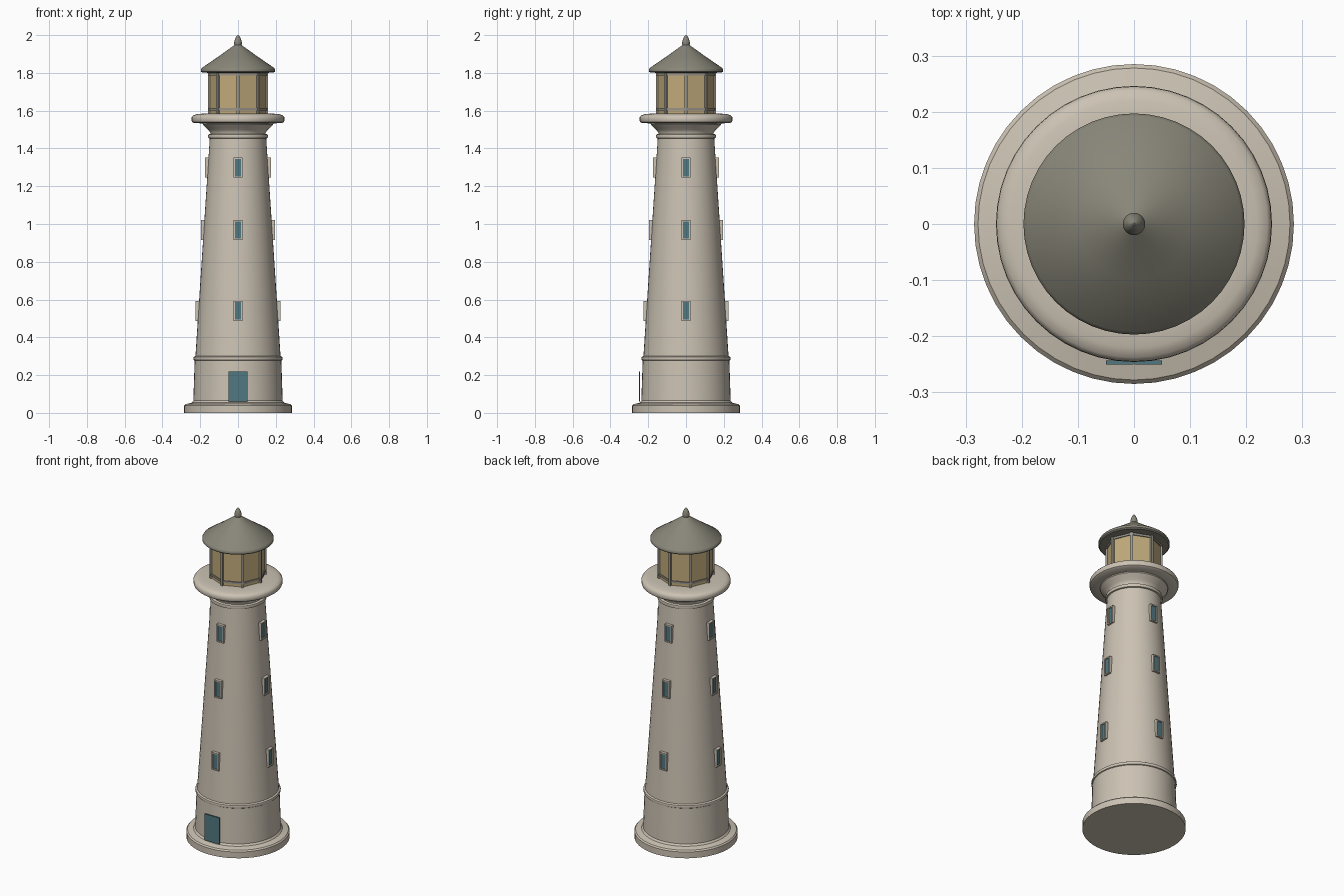
import bpy
from math import pi, sin, cos, radians
from mathutils import Matrix

if "Cube" in bpy.data.objects:
    bpy.data.objects.remove(bpy.data.objects["Cube"], do_unlink=True)


def material(name, rgb):
    m = bpy.data.materials.new(name)
    m.use_nodes = True
    m.diffuse_color = (*rgb, 1)
    m.node_tree.nodes["Principled BSDF"].inputs["Base Color"].default_value = (*rgb, 1)
    return m


STONE = material("warm stone", (0.60, 0.54, 0.45))
ROOF = material("olive grey roof", (0.25, 0.24, 0.19))
AMBER = material("amber glass", (0.54, 0.41, 0.20))
TEAL = material("teal paint", (0.08, 0.19, 0.22))
METAL = material("grey metal", (0.32, 0.30, 0.26))


def mesh_object(name, verts, faces, mat, smooth=False):
    me = bpy.data.meshes.new(name)
    me.from_pydata(verts, [], faces)
    me.materials.append(mat)
    ob = bpy.data.objects.new(name, me)
    bpy.context.collection.objects.link(ob)
    if smooth:
        bpy.ops.object.select_all(action="DESELECT")
        ob.select_set(True)
        bpy.context.view_layer.objects.active = ob
        bpy.ops.object.shade_smooth_by_angle(angle=radians(35))
    return ob


def lathe(name, profile, mat, sides=48, smooth=True):
    """Closed solid of revolution from (radius, height) points, bottom to top."""
    verts, faces = [], []
    for r, z in profile:
        for i in range(sides):
            a = 2 * pi * i / sides - pi / 2
            verts.append((r * cos(a), r * sin(a), z))
    for k in range(len(profile) - 1):
        for i in range(sides):
            j = (i + 1) % sides
            a, b = k * sides, (k + 1) * sides
            faces.append((a + i, a + j, b + j, b + i))
    faces.append(tuple(reversed(range(sides))))
    top = (len(profile) - 1) * sides
    faces.append(tuple(range(top, top + sides)))
    return mesh_object(name, verts, faces, mat, smooth)


def box(name, size, centre, mat, turn=0.0, lean=0.0):
    """Box placed on the front side, leaned about its centre, then turned about z."""
    place = (Matrix.Rotation(turn, 4, "Z") @ Matrix.Translation(centre)
             @ Matrix.Rotation(lean, 4, "X"))
    verts = [place @ Matrix.Diagonal((*size, 1)).to_3x3().to_4x4()
             @ Matrix.Translation((x, y, z)).to_translation()
             for x in (-.5, .5) for y in (-.5, .5) for z in (-.5, .5)]
    faces = [(0, 1, 3, 2), (4, 6, 7, 5), (0, 4, 5, 1),
             (2, 3, 7, 6), (0, 2, 6, 4), (1, 5, 7, 3)]
    return mesh_object(name, verts, faces, mat)


# Masonry: plinth, lower drum, tapered shaft and gallery
lathe("plinth", [(0.285, 0), (0.285, 0.038), (0.278, 0.046), (0.245, 0.054),
                 (0.236, 0.065)], STONE)
lathe("lower_drum", [(0.237, 0.05), (0.229, 0.29)], STONE)
lathe("drum_band", [(0.228, 0.276), (0.234, 0.28), (0.236, 0.288),
                    (0.234, 0.296), (0.224, 0.302)], STONE)
lathe("shaft", [(0.226, 0.29), (0.149, 1.46)], STONE)
lathe("neck_band", [(0.148, 1.452), (0.157, 1.455), (0.159, 1.464),
                    (0.157, 1.473), (0.146, 1.478)], STONE)
lathe("flared_neck", [(0.146, 1.47), (0.147, 1.485), (0.157, 1.498),
                      (0.172, 1.512), (0.186, 1.526), (0.188, 1.54)], STONE)
lathe("gallery_deck", [(0.185, 1.532), (0.236, 1.536), (0.243, 1.541), (0.246, 1.55),
                       (0.245, 1.566), (0.238, 1.575), (0.22, 1.581),
                       (0.19, 1.584), (0.15, 1.585)], STONE)

# Lantern room: eight panes, corner posts and rails
lathe("lantern_glass", [(0.15, 1.58), (0.15, 1.81)], AMBER, 8, False)
for name, z in (("lower_rail", 1.608), ("upper_rail", 1.792)):
    lathe(name, [(0.148, z - .006), (0.156, z - .006), (0.156, z + .006),
                 (0.148, z + .006)], METAL, 8, False)
for i in range(8):
    box(f"lantern_post_{i + 1}", (0.014, 0.014, 0.23), (0, -0.151, 1.695), METAL, i * pi / 4)

# Roof and finial
lathe("roof", [(0.15, 1.80), (0.190, 1.802), (0.197, 1.808), (0.197, 1.818),
               (0.192, 1.826), (0.10, 1.889), (0.018, 1.948)], ROOF)
lathe("finial", [(0.017, 1.942), (0.020, 1.952), (0.020, 1.963), (0.016, 1.978),
                 (0.009, 1.992), (0.002, 2.0)], ROOF, 24)

# Framed windows in three tiers on four sides
W, H, T = 0.046, 0.106, 0.007
for tier, (z, reach) in enumerate(((0.54, 0.224), (0.968, 0.196), (1.298, 0.174)), 1):
    for side in range(4):
        turn = side * pi / 2
        tag = f"{tier}_{side + 1}"
        y = -reach + 0.015
        box("window_pane_" + tag, (W - T, 0.022, H - T), (0, y + 0.002, z), TEAL, turn)
        for s in (-1, 1):
            box("window_jamb_" + tag, (T, 0.03, H), (s * (W - T) / 2, y, z), STONE, turn)
            box("window_ledge_" + tag, (W, 0.03, T), (0, y, z + s * (H - T) / 2), STONE, turn)

# Double door
for s in (-1, 1):
    box("door_leaf", (0.0495, 0.007, 0.16), (s * 0.0253, -0.2465, 0.14), TEAL)
